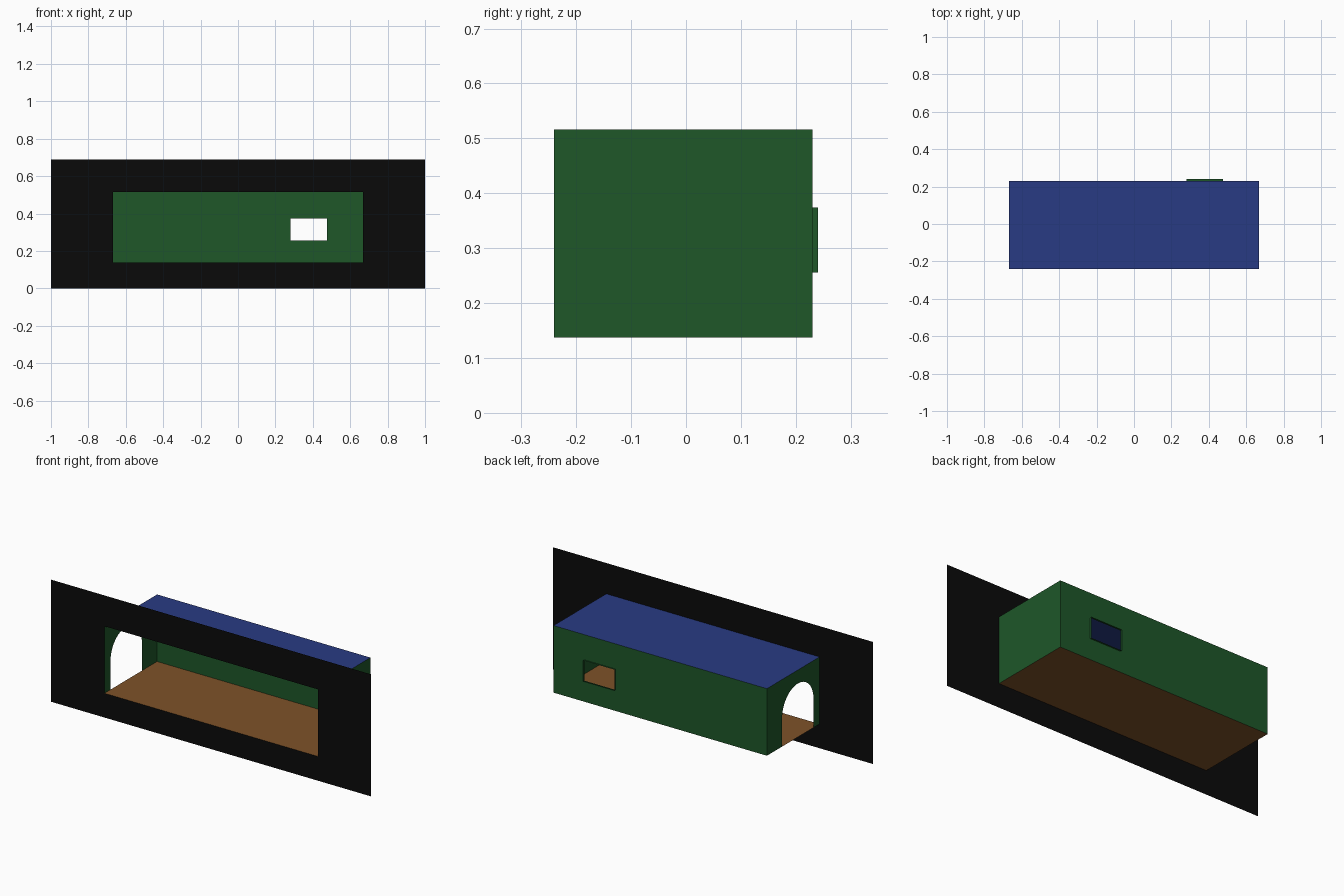
import bpy, math

if "Cube" in bpy.data.objects:
    bpy.data.objects.remove(bpy.data.objects["Cube"])

X = 0.667                  # half width of the room
YF, YB, YR = -0.24, 0.23, 0.24   # front, back wall, window reveal
Z0, Z1 = 0.137, 0.516      # floor and ceiling heights


def material(name, rgb):
    m = bpy.data.materials.new(name)
    m.diffuse_color = (*rgb, 1)
    m.use_nodes = True
    m.node_tree.nodes["Principled BSDF"].inputs["Base Color"].default_value = m.diffuse_color
    return m


BLACK = material("black", (0.003, 0.003, 0.003))
GREEN = material("green", (0.013, 0.095, 0.022))
BLUE = material("blue", (0.022, 0.044, 0.23))
BROWN = material("brown", (0.21, 0.085, 0.022))


def sheet(name, verts, faces, mat):
    me = bpy.data.meshes.new(name)
    me.from_pydata(verts, [], faces)
    me.materials.append(mat)
    ob = bpy.data.objects.new(name, me)
    bpy.context.collection.objects.link(ob)
    return ob


def rect(x0, x1, z0, z1, y):
    return [(x0, y, z0), (x1, y, z0), (x1, y, z1), (x0, y, z1)]


def ring(a, b, flip=False):
    """Four quads joining two rectangular loops of vertices."""
    quads = [(a + i, a + (i + 1) % 4, b + (i + 1) % 4, b + i) for i in range(4)]
    return [q[::-1] for q in quads] if flip else quads


# Stage front with rectangular opening
sheet("stage_front", rect(-1, 1, 0, 0.69, YF) + rect(-X, X, Z0, Z1, YF), ring(0, 4), BLACK)

# Back wall with window and its shallow projecting reveal
win = (0.28, 0.475, 0.256, 0.374)
sheet("back_wall", rect(-X, X, Z0, Z1, YB) + rect(*win, YB) + rect(*win, YR),
      ring(0, 4, True) + ring(4, 8), GREEN)

# Floor, roof
sheet("floor", [(-X, YF, Z0), (-X, YB, Z0), (X, YB, Z0), (X, YF, Z0)], [(0, 1, 2, 3)], BROWN)
sheet("roof", [(-X, YF, Z1), (X, YF, Z1), (X, YB, Z1), (-X, YB, Z1)], [(0, 1, 2, 3)], BLUE)

# Solid right wall
sheet("right_wall", [(X, YF, Z0), (X, YB, Z0), (X, YB, Z1), (X, YF, Z1)], [(0, 1, 2, 3)], GREEN)

# Left wall with an arched doorway reaching the floor
R, YC, ZS, N = 0.14, -0.046, 0.30, 24
arch = [(-X, YC - R, Z0)]
arch += [(-X, YC - R * math.cos(math.pi * i / N), ZS + R * math.sin(math.pi * i / N))
         for i in range(N + 1)]
arch += [(-X, YC + R, Z0)]
outline = [(-X, YF, Z0)] + arch + [(-X, YB, Z0), (-X, YB, Z1), (-X, YF, Z1)]
sheet("left_wall_arch", outline, [tuple(reversed(range(len(outline))))], GREEN)
